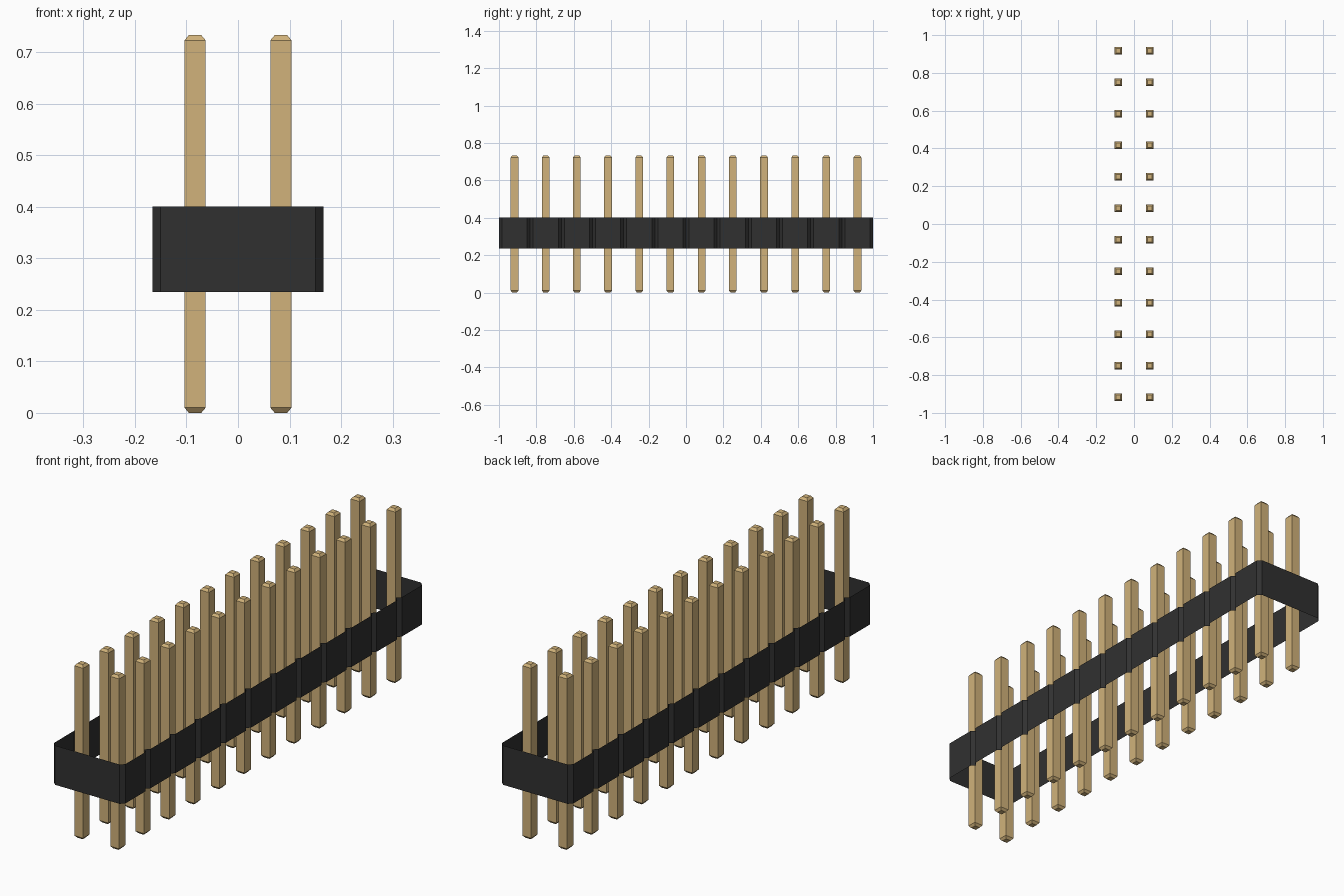
import bpy
import bmesh

cube = bpy.data.objects.get("Cube")
if cube:
    bpy.data.objects.remove(cube, do_unlink=True)

ROWS = 12
PITCH = 2.0 / ROWS
PIN_X = PITCH / 2


def material(name, rgb):
    mat = bpy.data.materials.new(name)
    mat.use_nodes = True
    mat.diffuse_color = (*rgb, 1)
    mat.node_tree.nodes["Principled BSDF"].inputs["Base Color"].default_value = (*rgb, 1)
    return mat


def add_object(name, bm, mat):
    mesh = bpy.data.meshes.new(name)
    bm.to_mesh(mesh)
    bm.free()
    mesh.materials.append(mat)
    obj = bpy.data.objects.new(name, mesh)
    bpy.context.collection.objects.link(obj)
    return obj


def bridge(bm, lower, upper):
    n = len(lower)
    for i in range(n):
        j = (i + 1) % n
        bm.faces.new((lower[i], lower[j], upper[j], upper[i]))


gold = material("pin gold", (0.638, 0.448, 0.196))
black = material("housing black", (0.030, 0.030, 0.030))

# Housing: open-topped wall band, notched between neighbouring rows
HALF_W, NOTCH = 0.166, 0.016
Z_LOW, Z_HIGH = 0.235, 0.40
right_side = []
for i in range(ROWS):
    y0 = -1 + i * PITCH
    right_side += [(HALF_W - NOTCH, y0),
                   (HALF_W, y0 + NOTCH),
                   (HALF_W, y0 + PITCH - NOTCH)]
right_side.append((HALF_W - NOTCH, 1.0))
outline = right_side + [(-x, -y) for x, y in right_side]

bm = bmesh.new()
rings = [[bm.verts.new((x, y, z)) for x, y in outline] for z in (Z_LOW, Z_HIGH)]
bridge(bm, *rings)
add_object("housing", bm, black)

# Pin: square post with chamfered tips, shared by all positions
bm = bmesh.new()
rings = []
for half, z in ((0.012, 0), (0.0205, 0.01), (0.0205, 0.723), (0.012, 0.733)):
    rings.append([bm.verts.new((sx * half, sy * half, z))
                  for sx, sy in ((-1, -1), (1, -1), (1, 1), (-1, 1))])
for lower, upper in zip(rings, rings[1:]):
    bridge(bm, lower, upper)
bm.faces.new(rings[0][::-1])
bm.faces.new(rings[-1])
first = add_object("pin_left_1", bm, gold)
first.location = (PIN_X, -1 + PITCH / 2, 0)

# Two rows of pins
for side, x in (("left", PIN_X), ("right", -PIN_X)):
    for i in range(ROWS):
        if side == "left" and i == 0:
            continue
        pin = bpy.data.objects.new(f"pin_{side}_{i + 1}", first.data)
        pin.location = (x, -1 + PITCH * (i + 0.5), 0)
        bpy.context.collection.objects.link(pin)
